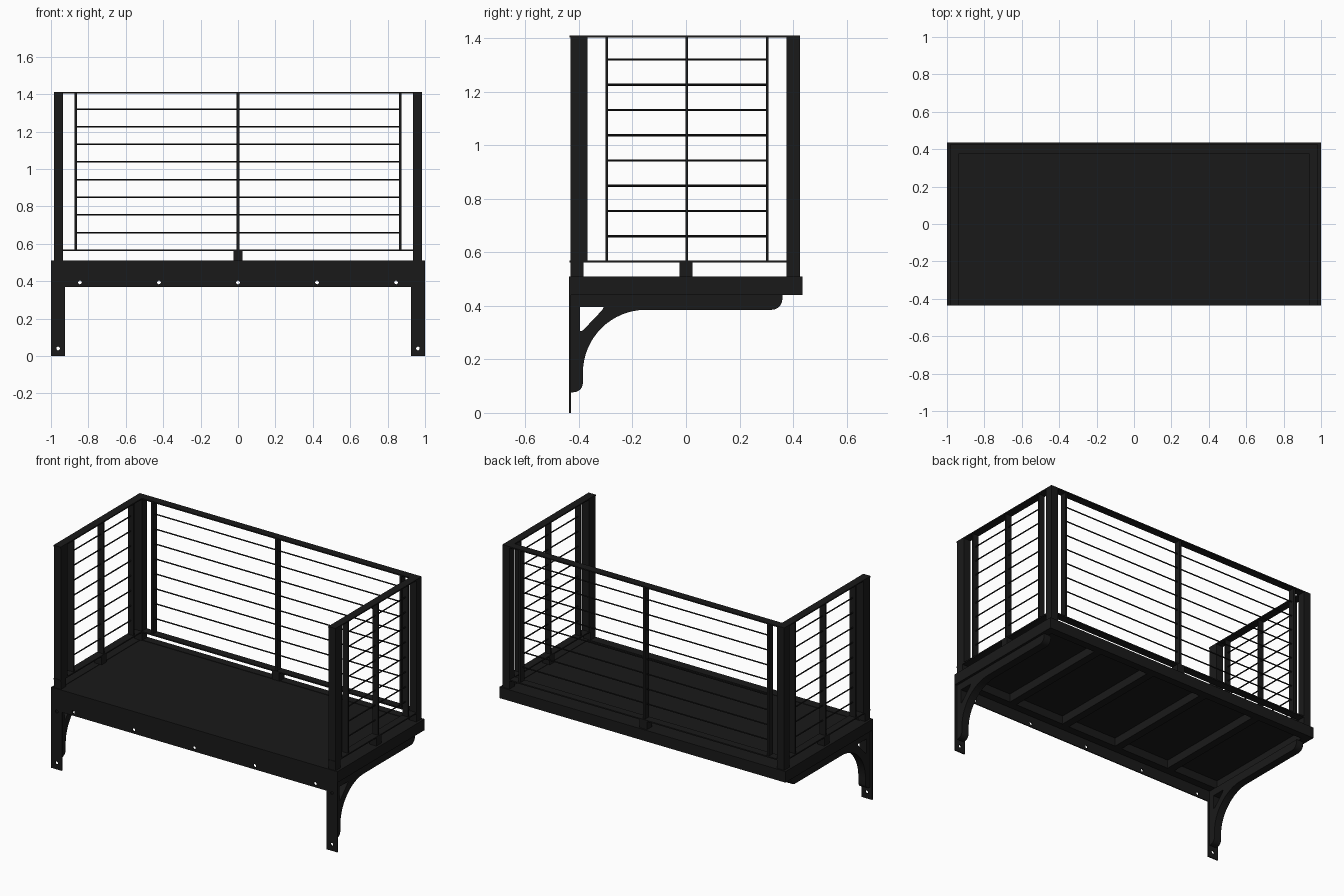
import bpy, math
from mathutils import Matrix, Vector

if "Cube" in bpy.data.objects:
    bpy.data.objects.remove(bpy.data.objects["Cube"])

black = bpy.data.materials.new("black_paint")
black.diffuse_color = (0.01, 0.01, 0.01, 1)
black.use_nodes = True
black.node_tree.nodes["Principled BSDF"].inputs["Base Color"].default_value = black.diffuse_color


def box(name, x, y, z):
    """Box from (min, max) ranges on each axis."""
    bpy.ops.mesh.primitive_cube_add(size=1)
    o = bpy.context.object
    o.name = name
    o.data.transform(Matrix.Translation([sum(r) / 2 for r in (x, y, z)]) @
                     Matrix.Diagonal((x[1] - x[0], y[1] - y[0], z[1] - z[0], 1)))
    o.data.materials.append(black)
    return o


def rod(name, a, b, r=0.004):
    a, b = Vector(a), Vector(b)
    bpy.ops.mesh.primitive_cylinder_add(vertices=10, radius=r, depth=(b - a).length)
    o = bpy.context.object
    o.name = name
    o.data.transform(Matrix.Translation((a + b) / 2) @
                     (b - a).to_track_quat('Z', 'Y').to_matrix().to_4x4())
    o.data.materials.append(black)
    bpy.ops.object.shade_smooth_by_angle()


def arc(cx, cy, r, a0, a1, n):
    return [(cx + r * math.cos(math.radians(a0 + (a1 - a0) * i / n)),
             cy + r * math.sin(math.radians(a0 + (a1 - a0) * i / n))) for i in range(n + 1)]


def profile(name, loops, thickness, matrix):
    """Extruded flat outline; the loops after the first are holes."""
    cu = bpy.data.curves.new(name, 'CURVE')
    cu.dimensions, cu.fill_mode, cu.extrude = '2D', 'BOTH', thickness / 2
    for pts in loops:
        s = cu.splines.new('POLY')
        s.points.add(len(pts) - 1)
        for p, c in zip(s.points, pts):
            p.co = (c[0], c[1], 0, 1)
        s.use_cyclic_u = True
    tmp = bpy.data.objects.new(name + "_tmp", cu)
    bpy.context.collection.objects.link(tmp)
    bpy.context.view_layer.update()
    me = bpy.data.meshes.new_from_object(tmp.evaluated_get(bpy.context.evaluated_depsgraph_get()))
    bpy.data.objects.remove(tmp)
    me.transform(matrix)
    me.materials.clear()
    me.materials.append(black)
    o = bpy.data.objects.new(name, me)
    bpy.context.collection.objects.link(o)
    bpy.ops.object.select_all(action='DESELECT')
    o.select_set(True)
    bpy.context.view_layer.objects.active = o
    bpy.ops.object.shade_smooth_by_angle()


# Wall plate: long beam with two hanging legs and bolt holes
outline = [(-1, 0), (-0.925, 0), (-0.925, 0.37), (0.925, 0.37), (0.925, 0),
           (1, 0), (1, 0.51), (-1, 0.51)]
bolts = [(x, 0.393) for x in (-0.845, -0.4225, 0, 0.4225, 0.845)]
bolts += [(s * 0.962, z) for s in (-1, 1) for z in (0.04, 0.365)]
holes = [arc(x, z, 0.01, 360, 30, 11) for x, z in bolts]
to_xz = Matrix(((1, 0, 0, 0), (0, 0, -1, -0.4335), (0, 1, 0, 0), (0, 0, 0, 1)))
profile("wall_plate", [outline] + holes, 0.007, to_xz)

# Curved support brackets under both ends
shape = [(-0.43, 0.44), (-0.43, 0.077)]
shape += arc(-0.42, 0.112, 0.035, -90, 0, 6)
shape += arc(-0.15, 0.15, 0.235, 180, 90, 16)
shape += arc(0.32, 0.425, 0.04, -90, 0, 6) + [(0.36, 0.44)]
cut = [(-0.395, 0.395), (-0.308, 0.395), (-0.312, 0.385), (-0.385, 0.308), (-0.395, 0.305)]
for side, s in (("left", -1), ("right", 1)):
    to_yz = Matrix(((0, 0, 1, s * 0.96), (1, 0, 0, 0), (0, 1, 0, 0), (0, 0, 0, 1)))
    profile(side + "_bracket", [shape, cut], 0.05, to_yz)

# Platform frame, joists and floor panel
box("back_beam", (-1, 1), (0.385, 0.435), (0.44, 0.51))
box("front_beam", (-1, 1), (-0.43, -0.38), (0.44, 0.51))
for side, s in (("left", -1), ("right", 1)):
    box(side + "_beam", sorted((s * 0.95, s)), (-0.38, 0.385), (0.44, 0.51))
for i in range(4):
    x = -0.6 + 0.4 * i
    box("joist", (x - 0.025, x + 0.025), (-0.38, 0.385), (0.44, 0.495))
box("floor_panel", (-0.95, 0.95), (-0.38, 0.385), (0.493, 0.507))

# Railing posts, front ones with a slim end bar
BOT, TOP = 0.565, 1.41
for s in (-1, 1):
    px = sorted((s * 0.935, s * 0.985))
    box("back_post", px, (0.375, 0.426), (0.51, TOP - 0.008))
    box("front_post", px, (-0.432, -0.382), (0.51, TOP - 0.008))
    box("rail_end_bar", px, (-0.382, -0.367), (BOT, TOP - 0.008))
    box("side_foot", px, (-0.025, 0.025), (0.51, BOT))
box("back_foot", (-0.025, 0.025), (0.376, 0.426), (0.51, BOT))

# Flat top and bottom rails
for name, z in (("bottom_rail", (BOT - 0.004, BOT + 0.004)), ("top_rail", (TOP - 0.008, TOP))):
    box("back_" + name, (-0.985, 0.985), (0.376, 0.426), z)
    for s in (-1, 1):
        box("side_" + name, sorted((s * 0.935, s * 0.985)), (-0.435, 0.376), z)

# Flat uprights
for x in (-0.868, 0, 0.868):
    box("back_upright", (x - 0.007, x + 0.007), (0.381, 0.421), (BOT, TOP - 0.008))
for s in (-1, 1):
    for y in (-0.296, 0.003, 0.304):
        box("side_upright", sorted((s * 0.94, s * 0.98)), (y - 0.005, y + 0.005), (BOT, TOP - 0.008))

# Thin horizontal infill rods
for i in range(8):
    z = 0.66 + i * 0.0943
    rod("back_rod", (-0.868, 0.401, z), (0.868, 0.401, z))
    for s in (-1, 1):
        rod("side_rod", (s * 0.96, -0.296, z), (s * 0.96, 0.304, z))
